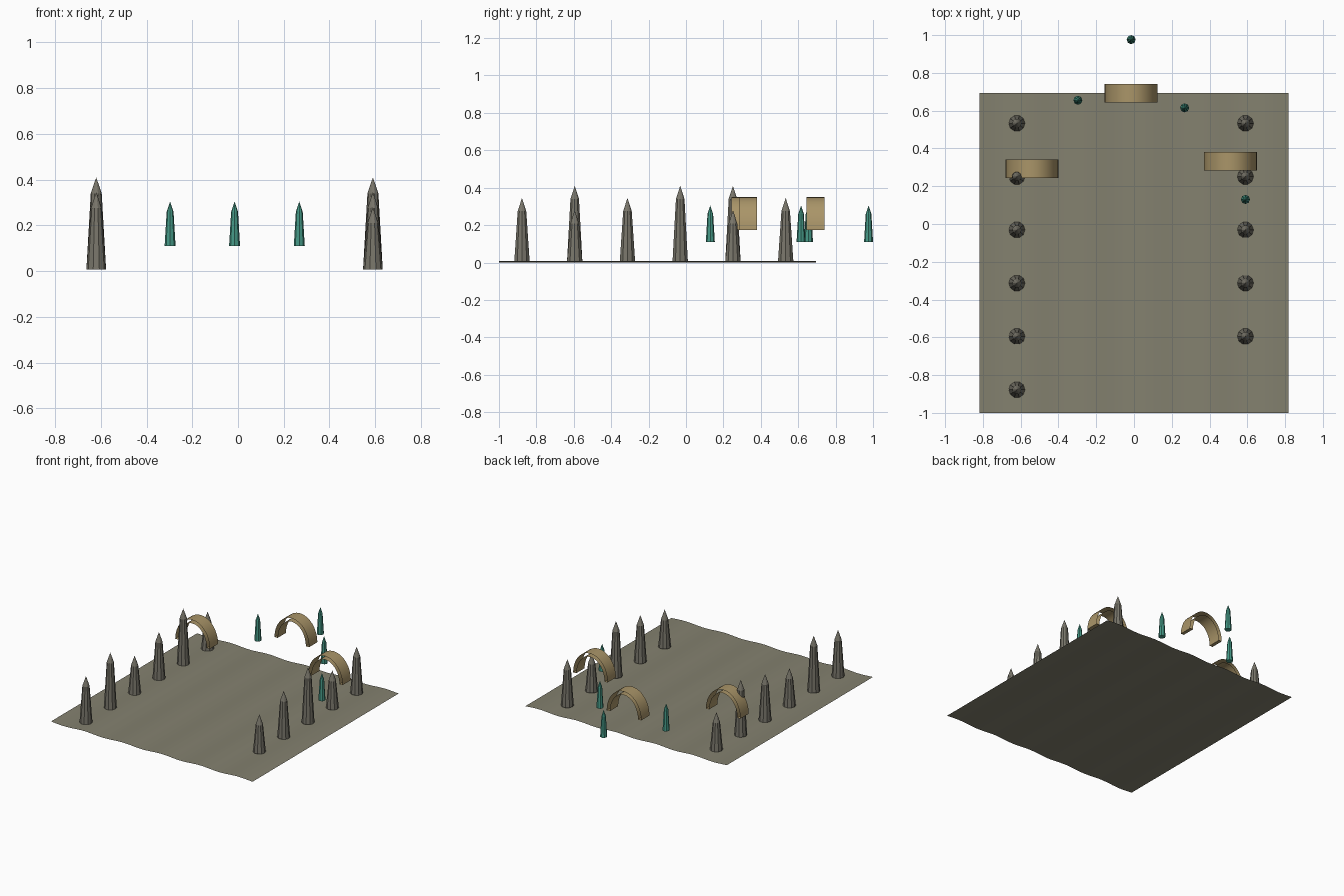
import bpy, bmesh, math

if "Cube" in bpy.data.objects:
    bpy.data.objects.remove(bpy.data.objects["Cube"])


def material(name, rgb):
    m = bpy.data.materials.new(name)
    m.diffuse_color = (*rgb, 1)
    m.use_nodes = True
    m.node_tree.nodes["Principled BSDF"].inputs["Base Color"].default_value = m.diffuse_color
    return m


SOIL = material("soil", (0.23, 0.22, 0.16))
STONE = material("stone", (0.19, 0.18, 0.145))
BRONZE = material("bronze", (0.40, 0.30, 0.14))
TEAL = material("teal", (0.06, 0.32, 0.24))


def finish(name, bm, mat):
    bmesh.ops.recalc_face_normals(bm, faces=bm.faces)
    me = bpy.data.meshes.new(name)
    bm.to_mesh(me)
    bm.free()
    me.materials.append(mat)
    ob = bpy.data.objects.new(name, me)
    bpy.context.collection.objects.link(ob)
    return ob


def spire(name, x, y, z0, z1, r0, r1, tip, sides, mat):
    """Tapered shaft with a pointed cap."""
    bm = bmesh.new()
    rings = []
    for z, r in ((z0, r0), (z1 - tip, r1)):
        rings.append([bm.verts.new((x + r * math.cos(2 * math.pi * i / sides),
                                    y + r * math.sin(2 * math.pi * i / sides), z))
                      for i in range(sides)])
    apex = bm.verts.new((x, y, z1))
    bm.faces.new(rings[0][::-1])
    for i in range(sides):
        j = (i + 1) % sides
        bm.faces.new((rings[0][i], rings[0][j], rings[1][j], rings[1][i]))
        bm.faces.new((rings[1][i], rings[1][j], apex))
    return finish(name, bm, mat)


def arch(name, x, y, z0=0.175, rx=0.14, rz=0.175, depth=0.097, wall=0.025, n=16):
    """Open-ended curved band: outer and inner skins joined at the feet."""
    loop = []
    for k in range(n + 1):
        a = math.pi * k / n
        loop.append((x + rx * math.cos(a), z0 + rz * math.sin(a)))
    for k in range(n, -1, -1):
        a = math.pi * k / n
        loop.append((x + (rx - wall) * math.cos(a), z0 + (rz - wall) * math.sin(a)))
    bm = bmesh.new()
    front = [bm.verts.new((px, y - depth / 2, pz)) for px, pz in loop]
    back = [bm.verts.new((px, y + depth / 2, pz)) for px, pz in loop]
    for i in range(len(loop)):
        j = (i + 1) % len(loop)
        bm.faces.new((front[i], front[j], back[j], back[i]))
    return finish(name, bm, BRONZE)


# gently rippled ground sheet
bm = bmesh.new()
bmesh.ops.create_grid(bm, x_segments=80, y_segments=80, size=1)
for v in bm.verts:
    v.co.x *= 0.818
    v.co.y = v.co.y * 0.847 - 0.153
    v.co.z = 0.004 + 0.004 * math.sin(20 * v.co.x)
bmesh.ops.reverse_faces(bm, faces=[f for f in bm.faces if f.normal.z < 0])
finish("ground", bm, SOIL)

# two rows of stone spires with cycling heights
tops = (0.345, 0.41, 0.28)
for i in range(6):
    y = -0.877 + 0.282 * i
    spire("left_spire", -0.62, y, 0.008, tops[i % 3], 0.043, 0.024, 0.07, 10, STONE)
    if i:
        spire("right_spire", 0.59, y, 0.008, tops[(i + 1) % 3], 0.043, 0.024, 0.07, 10, STONE)

# floating teal crystals
for x, y in ((-0.015, 0.976), (-0.297, 0.655), (0.268, 0.615), (0.59, 0.13)):
    spire("crystal", x, y, 0.11, 0.305, 0.024, 0.015, 0.045, 8, TEAL)

# floating bronze arches
for x, y in ((-0.015, 0.693), (-0.54, 0.292), (0.51, 0.332)):
    ob = arch("arch", x, y)
    bpy.ops.object.select_all(action='DESELECT')
    bpy.context.view_layer.objects.active = ob
    ob.select_set(True)
    bpy.ops.object.shade_smooth_by_angle(angle=math.radians(40))
